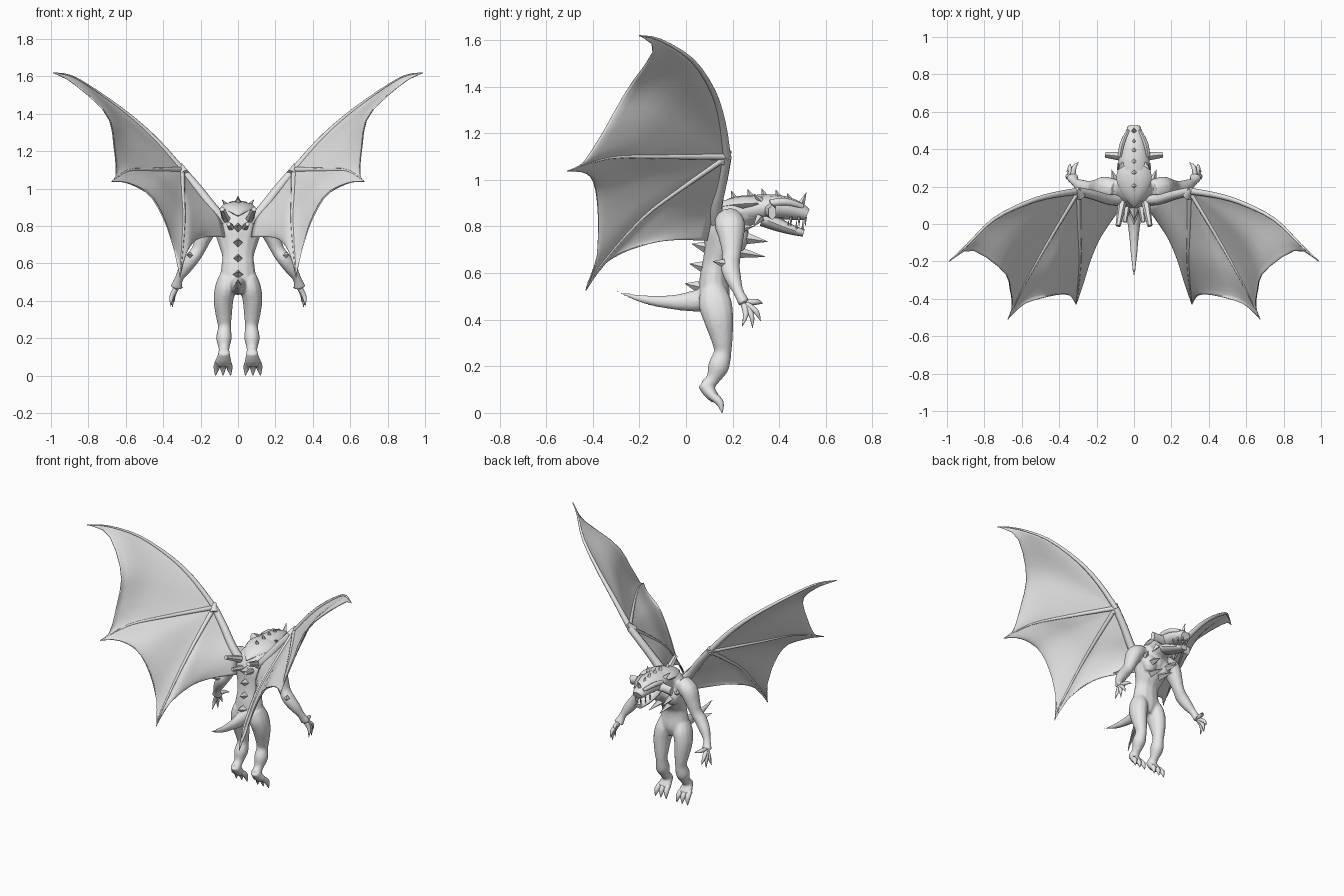
import bpy
import bmesh
import math
from mathutils import Vector

cube = bpy.data.objects.get("Cube")
if cube:
    bpy.data.objects.remove(cube, do_unlink=True)

stone = bpy.data.materials.new("stone grey")
stone.use_nodes = True
GREY = (0.8, 0.8, 0.8, 1)
stone.diffuse_color = GREY
stone.node_tree.nodes["Principled BSDF"].inputs["Base Color"].default_value = GREY


def sample(points, u):
    """Smooth curve through points of any dimension, u from 0 to 1."""
    p = [Vector(q) for q in points]
    last = len(p) - 1
    i = min(int(u * last), last - 1)
    t = u * last - i
    a, b, c, d = p[max(i - 1, 0)], p[i], p[i + 1], p[min(i + 2, last)]
    return (b * 2 + (c - a) * t + (a * 2 - b * 5 + c * 4 - d) * t ** 2
            + (b * 3 - a - c * 3 + d) * t ** 3) * 0.5


def loft(bm, points, sides=12, steps=4):
    """Tube through (x, y, z, side radius, depth radius) points."""
    count = (len(points) - 1) * steps
    rows = [sample(points, i / count) for i in range(count + 1)]
    spots = [Vector(r[:3]) for r in rows]
    span = (spots[-1] - spots[0]).normalized()
    ref = Vector((0, 0, 1)) if abs(span.x) > 0.6 else Vector((1, 0, 0))
    rings = []
    for i, r in enumerate(rows):
        tangent = (spots[min(i + 1, count)] - spots[max(i - 1, 0)]).normalized()
        side = (ref - tangent * ref.dot(tangent)).normalized()
        depth = tangent.cross(side)
        ring = []
        for k in range(sides):
            a = math.tau * k / sides
            ring.append(bm.verts.new(spots[i] + side * math.cos(a) * max(r[3], 0.001)
                                     + depth * math.sin(a) * max(r[4], 0.001)))
        rings.append(ring)
    for lo, hi in zip(rings, rings[1:]):
        for k in range(sides):
            n = (k + 1) % sides
            bm.faces.new((lo[k], lo[n], hi[n], hi[k]))
    bm.faces.new(rings[0][::-1])
    bm.faces.new(rings[-1])


def spike(bm, base, tip, radius, end=0.001, sides=4):
    loft(bm, [(*base, radius, radius), (*tip, end, end)], sides, 1)


def tapered(path, start, end):
    n = len(path) - 1
    return [(*p, *[start + (end - start) * i / n] * 2) for i, p in enumerate(path)]


def mirror(bm):
    """Copy everything so far to the other side of x = 0."""
    new = bmesh.ops.duplicate(bm, geom=bm.verts[:] + bm.edges[:] + bm.faces[:])["geom"]
    for v in new:
        if isinstance(v, bmesh.types.BMVert):
            v.co.x = -v.co.x
    bmesh.ops.reverse_faces(bm, faces=[f for f in new if isinstance(f, bmesh.types.BMFace)])


def finish(name, bm, smooth=True):
    bmesh.ops.recalc_face_normals(bm, faces=bm.faces[:])
    mesh = bpy.data.meshes.new(name)
    bm.to_mesh(mesh)
    bm.free()
    mesh.materials.append(stone)
    if smooth:
        mesh.shade_smooth()
        mesh.set_sharp_from_angle(angle=math.radians(50))
    obj = bpy.data.objects.new(name, mesh)
    bpy.context.scene.collection.objects.link(obj)
    return obj


# Body: legs, feet, arms, torso, neck and tail fused into one skin
bm = bmesh.new()
loft(bm, [(.055, .115, .53, .045, .055), (.068, .125, .47, .055, .072),
          (.078, .14, .4, .053, .064), (.075, .155, .31, .042, .046),
          (.072, .157, .26, .035, .038), (.075, .14, .2, .042, .046),
          (.075, .115, .145, .029, .03), (.075, .085, .115, .033, .03)])
loft(bm, [(.075, .068, .125, .028, .022), (.077, .1, .09, .04, .028),
          (.08, .13, .055, .05, .02)])
loft(bm, [(.1, .18, .83, .055, .06), (.155, .19, .8, .055, .065),
          (.188, .195, .73, .044, .05), (.213, .195, .67, .036, .04),
          (.245, .19, .625, .038, .042), (.285, .205, .57, .034, .034),
          (.315, .225, .52, .023, .023), (.33, .25, .47, .034, .026)])
loft(bm, [(.05, .2, .8, .05, .05), (.055, .225, .75, .055, .045),
          (.05, .215, .7, .035, .03)])
mirror(bm)
loft(bm, [(0, .12, .44, .06, .045), (0, .12, .5, .098, .068),
          (0, .12, .58, .09, .062), (0, .13, .64, .086, .06),
          (0, .155, .71, .108, .08), (0, .175, .78, .125, .095),
          (0, .2, .84, .11, .08), (0, .25, .865, .08, .07),
          (0, .33, .875, .07, .055)])
loft(bm, [(0, .12, .49, .05, .06), (0, .04, .48, .04, .047), (0, -.06, .475, .027, .031),
          (0, -.18, .487, .016, .018), (0, -.3, .52, .002, .002)])
body = finish("body", bm)
skin = body.modifiers.new("Skin", 'REMESH')
skin.mode = 'VOXEL'
skin.voxel_size = 0.008
skin.use_smooth_shade = True
soften = body.modifiers.new("Soften", 'SMOOTH')
soften.factor = 0.5
soften.iterations = 4

# Head with brow, blunt cheek frills, and an open jaw
bm = bmesh.new()
loft(bm, [(.05, .36, .87, .035, .03), (.1, .365, .865, .03, .024), (.152, .37, .86, .032, .018)], 6, 1)
loft(bm, [(.075, .36, .9, .012, .016), (.062, .43, .905, .014, .016), (.03, .5, .885, .01, .012)], 8)
mirror(bm)
loft(bm, [(0, .25, .87, .08, .06), (0, .34, .882, .084, .056), (0, .42, .88, .07, .05),
          (0, .48, .866, .05, .04), (0, .52, .85, .034, .026)])
finish("head", bm)

bm = bmesh.new()
loft(bm, [(0, .33, .835, .06, .035), (0, .39, .81, .055, .03), (0, .45, .787, .044, .022),
          (0, .505, .772, .026, .016)])
finish("lower_jaw", bm)

bm = bmesh.new()
for x, y in ((.018, .512), (.036, .485), (.046, .45)):
    spike(bm, (x, y, .84), (x, y, .802), .007)
    spike(bm, (x * .8, y - .012, .785), (x * .8, y - .01, .825), .006)
mirror(bm)
finish("teeth", bm, False)

# Pointed shield over the back of the neck
bm = bmesh.new()
loft(bm, [(0, .09, .855, .004, .004), (0, .15, .885, .06, .022),
          (0, .24, .897, .095, .034), (0, .31, .9, .082, .03)], 10, 2)
finish("neck_shield", bm)

# Crest spikes along the head and a horn on the nose
bm = bmesh.new()
for y, z in ((.21, .92), (.28, .928), (.34, .93), (.4, .925), (.45, .91)):
    spike(bm, (0, y, z - .01), (0, y - .015, z + .032), .02)
spike(bm, (0, .49, .885), (0, .516, .945), .018)
finish("head_crest", bm, False)

# Spikes on cheeks, brow, chest and elbows
bm = bmesh.new()
spike(bm, (.06, .32, .91), (.085, .29, .94), .016)
spike(bm, (.07, .32, .84), (.09, .29, .80), .02)
spike(bm, (.06, .25, .75), (.07, .35, .735), .028)
spike(bm, (.035, .22, .69), (.04, .34, .67), .026)
spike(bm, (.1, .23, .79), (.12, .29, .80), .022)
spike(bm, (.25, .17, .64), (.275, .115, .65), .022)
mirror(bm)
finish("body_spikes", bm, False)

# Row of diamond spines and blunt prongs on the back
bm = bmesh.new()
spike(bm, (.06, .13, .83), (.085, -.01, .89), .024, .014, 6)
spike(bm, (.035, .11, .79), (.05, .01, .81), .02, .012, 6)
mirror(bm)
for z, y in ((.79, .09), (.71, .09), (.625, .08), (.54, .06)):
    spike(bm, (0, y, z), (0, y - .065, z + .015), .028)
finish("back_spines", bm, False)

# Clawed fingers and toes
bm = bmesh.new()
palm = Vector((.33, .25, .475))
for tip in ((.36, .24, .37), (.35, .285, .365), (.34, .32, .395), (.295, .33, .47)):
    reach = Vector(tip) - palm
    middle = palm + reach * 0.55 + Vector((.008, .012, .004))
    loft(bm, [(*(palm + reach * 0.1), .014, .014), (*middle, .012, .012), (*tip, .001, .001)], 8, 3)
for offset in (-.034, 0, .034):
    loft(bm, [(.08 + offset * .8, .11, .075, .016, .018), (.08 + offset, .145, .045, .017, .017),
              (.08 + offset * 1.2, .155, .0, .002, .002)], 8, 3)
mirror(bm)
finish("claws", bm)

# Wing bones
arm = [(.07, .13, .82), (.13, .13, .89), (.215, .155, 1.0), (.3, .175, 1.1)]
lead = [(.3, .175, 1.1), (.43, .155, 1.25), (.57, .115, 1.38),
        (.75, .025, 1.515), (.89, -.11, 1.6), (.988, -.2, 1.618)]
middle = [(.3, .175, 1.1), (.47, -.11, 1.1), (.59, -.33, 1.095), (.675, -.51, 1.037)]
lower = [(.3, .175, 1.1), (.295, -.02, .965), (.29, -.2, .825), (.305, -.39, .605), (.31, -.43, .525)]
inner = [(.3, .175, 1.1), (.2, .14, .96), (.1, .115, .85), (.07, .09, .74)]

bm = bmesh.new()
loft(bm, tapered(arm, .03, .022), 8, 3)
loft(bm, tapered(lead, .018, .003), 8, 3)
loft(bm, tapered(middle, .015, .002), 8, 3)
loft(bm, tapered(lower, .015, .002), 8, 3)
spike(bm, (.285, .15, 1.08), (.308, .185, 1.125), .026, .014, 8)
mirror(bm)
finish("wing_bones", bm)

# Wing membranes stretched between bones, with scalloped outer edges
panels = [
    (lead, middle, [lead[-1], (.87, -.14, 1.555), (.695, -.255, 1.385), (.66, -.36, 1.2),
                    (.652, -.445, 1.07), middle[-1]]),
    (middle, lower, [middle[-1], (.59, -.43, 1.03), (.47, -.39, .97), (.385, -.375, .82),
                     (.335, -.385, .65), lower[-1]]),
    (lower, inner, [lower[-1], (.28, -.34, .65), (.24, -.2, .715), (.18, -.07, .74), inner[-1]]),
]
bm = bmesh.new()
N = 14
for first, second, edge in panels:
    grid = []
    for i in range(N + 1):
        s = i / N
        row = []
        for j in range(N + 1):
            t = j / N
            flat = sample(first, s).lerp(sample(second, s), t)
            pull = sample(edge, t) - Vector(first[-1]).lerp(Vector(second[-1]), t)
            row.append(bm.verts.new(flat + pull * s ** 2))
        grid.append(row)
    for i in range(N):
        for j in range(N):
            bm.faces.new((grid[i][j], grid[i + 1][j], grid[i + 1][j + 1], grid[i][j + 1]))
bmesh.ops.remove_doubles(bm, verts=bm.verts[:], dist=0.0005)
mirror(bm)
wings = finish("wing_membranes", bm)
thick = wings.modifiers.new("Thickness", 'SOLIDIFY')
thick.thickness = 0.005
thick.offset = 0
